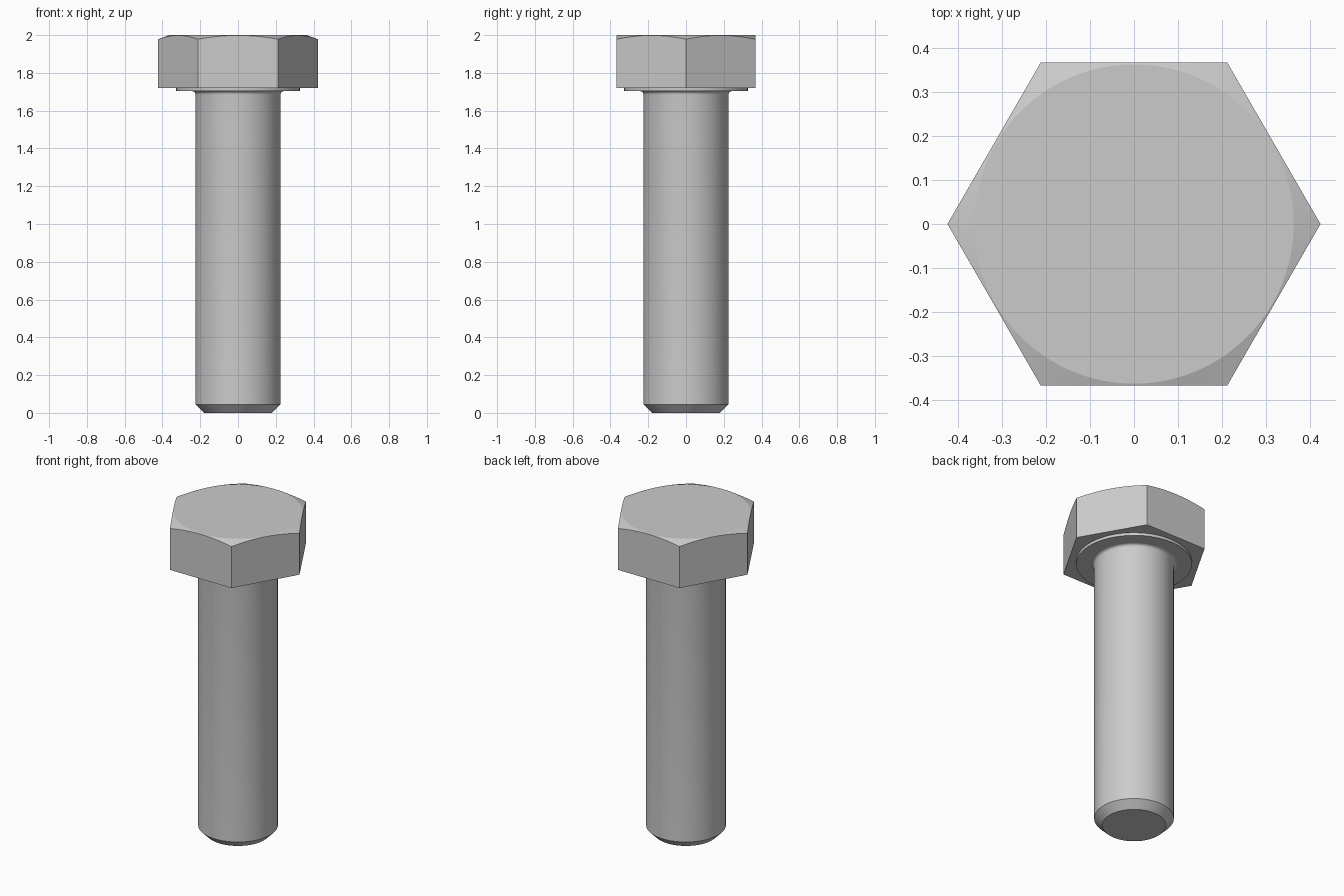
import bpy, bmesh
from math import sin, cos, pi, radians

cube = bpy.data.objects.get("Cube")
if cube:
    bpy.data.objects.remove(cube, do_unlink=True)

SEGMENTS = 96
APOTHEM = 0.367          # half the width across the flats
FLAT_RADIUS = 0.363      # round flat on top of the head
CHAMFER_SLOPE = 0.36

steel = bpy.data.materials.new("steel grey")
steel.use_nodes = True
grey = (0.6, 0.6, 0.6, 1)
steel.diffuse_color = grey
steel.node_tree.nodes["Principled BSDF"].inputs["Base Color"].default_value = grey


def loft(name, rings, smooth_angle):
    """Skin closed rings, each a function angle -> (radius, height), and cap both ends."""
    bm = bmesh.new()
    angles = [2 * pi * i / SEGMENTS for i in range(SEGMENTS)]
    loops = []
    for ring in rings:
        points = [(a, *ring(a)) for a in angles]
        loops.append([bm.verts.new((r * cos(a), r * sin(a), z)) for a, r, z in points])
    for low, high in zip(loops, loops[1:]):
        for i in range(SEGMENTS):
            j = (i + 1) % SEGMENTS
            bm.faces.new((low[i], low[j], high[j], high[i]))
    bm.faces.new(loops[0][::-1])
    bm.faces.new(loops[-1])
    mesh = bpy.data.meshes.new(name)
    bm.to_mesh(mesh)
    bm.free()
    mesh.materials.append(steel)
    obj = bpy.data.objects.new(name, mesh)
    bpy.context.collection.objects.link(obj)
    bpy.ops.object.select_all(action='DESELECT')
    obj.select_set(True)
    bpy.context.view_layer.objects.active = obj
    bpy.ops.object.shade_smooth_by_angle(angle=radians(smooth_angle))
    return obj


def circle(radius, height):
    return lambda a: (radius, height)


def hexagon(a):
    """Distance from the axis to the hexagon outline, corners on the x axis."""
    return APOTHEM / cos(a % (pi / 3) - pi / 6)


# Hexagonal head with a conical chamfer that scallops the side faces
loft("hex_head", [
    lambda a: (hexagon(a), 1.72),
    lambda a: (hexagon(a), 2 - CHAMFER_SLOPE * (hexagon(a) - FLAT_RADIUS)),
    circle(FLAT_RADIUS, 2),
], 15)

# Thin washer face under the head
loft("washer_face", [circle(0.327, 1.703), circle(0.327, 1.72)], 30)

# Shank with a chamfered tip and a small fillet up to the washer face
FILLET = 0.018
fillet = [circle(0.225 + FILLET * (1 - cos(t)), 1.703 - FILLET * (1 - sin(t)))
          for t in (pi / 2 * k / 6 for k in range(7))]
loft("shank", [circle(0.18, 0), circle(0.225, 0.045)] + fillet, 30)
